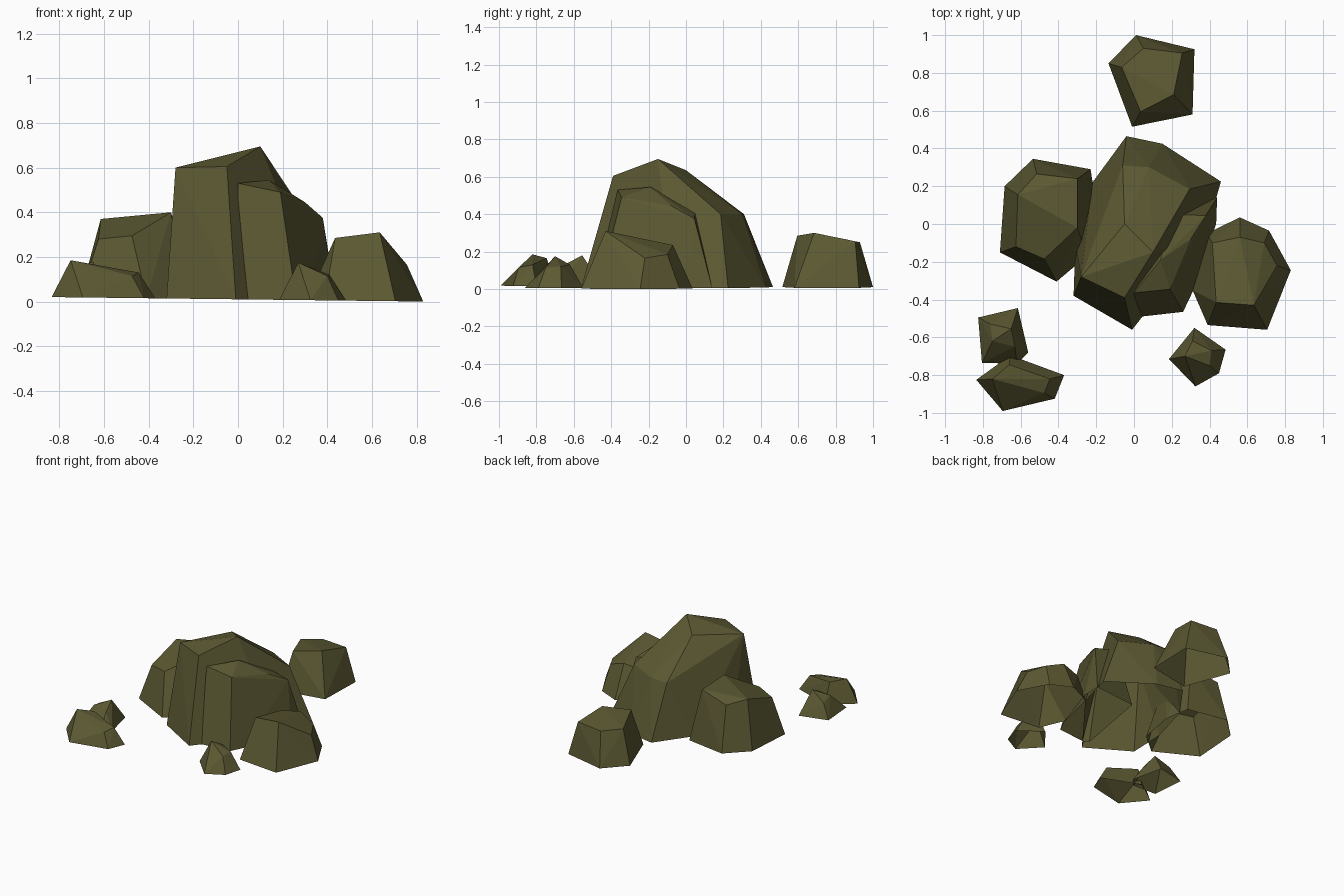
import bpy, bmesh

# One mossy stone colour for every rock
stone = bpy.data.materials.new("mossy_stone")
stone.diffuse_color = (0.105, 0.098, 0.032, 1)


def ground(x):
    """Slightly sloping ground line the rocks are cut at."""
    return 0.01 - 0.012 * x


def rock(name, base, crown):
    """Faceted boulder: hull of a ground outline and crown corners, open below."""
    bm = bmesh.new()
    for x, y in base:
        bm.verts.new((x, y, ground(x)))
    for p in crown:
        bm.verts.new(p)
    hull = bmesh.ops.convex_hull(bm, input=bm.verts[:])
    spare = {g for g in hull["geom_interior"] + hull["geom_unused"]
             if isinstance(g, bmesh.types.BMVert)}
    bmesh.ops.delete(bm, geom=list(spare), context='VERTS')
    bm.normal_update()
    bmesh.ops.recalc_face_normals(bm, faces=bm.faces[:])
    bmesh.ops.delete(bm, geom=[f for f in bm.faces if f.normal.z < -0.9], context='FACES')
    bmesh.ops.dissolve_limit(bm, angle_limit=0.06, verts=bm.verts[:], edges=bm.edges[:])
    me = bpy.data.meshes.new(name)
    bm.to_mesh(me)
    bm.free()
    me.materials.append(stone)
    ob = bpy.data.objects.new(name, me)
    bpy.context.collection.objects.link(ob)


# Tall central boulder
rock("main_boulder",
     [(-.32, -.38), (-.01, -.56), (.05, -.49), (.38, -.06), (.46, .225),
      (.15, .425), (-.04, .465), (-.22, .22), (-.31, -.1)],
     [(-.28, -.28, .60), (-.05, -.39, .605), (.10, -.15, .695), (-.05, .0, .635),
      (.295, .185, .40), (.08, .30, .40), (-.06, .31, .40), (-.24, -.13, .50)])

# Slab leaning on its front right
rock("leaning_slab",
     [(.0, -.47), (.04, -.49), (.26, -.465), (.31, -.36), (.435, .0), (.44, .14), (.1, .1)],
     [(.0, -.365, .53), (.14, -.19, .545), (.19, -.345, .49),
      (.30, -.08, .445), (.38, .045, .375), (.2, .05, .42)])

# Flanking boulders left and right
rock("left_boulder",
     [(-.535, .345), (-.23, .29), (-.685, .2), (-.71, -.15), (-.41, -.305), (-.25, -.17), (-.2, .1)],
     [(-.615, .155, .37), (-.515, .265, .34), (-.30, .24, .39), (-.625, -.12, .28),
      (-.475, -.185, .295), (-.30, -.02, .40)])
rock("right_boulder",
     [(.56, .035), (.715, -.035), (.83, -.245), (.705, -.56), (.39, -.535), (.31, -.35), (.385, -.05)],
     [(.435, -.415, .285), (.635, -.43, .31), (.56, -.07, .235), (.415, -.10, .21),
      (.757, -.22, .165), (.69, -.10, .185)])

# Detached boulder behind
rock("back_boulder",
     [(.01, 1.0), (.32, .925), (.31, .58), (-.01, .515), (-.135, .85)],
     [(.05, .93, .25), (.255, .905, .255), (.21, .685, .30), (.035, .595, .285), (-.065, .83, .26)])

# Small loose stones in front
rock("front_right_stone",
     [(.32, -.55), (.485, -.665), (.45, -.79), (.325, -.86), (.185, -.715)],
     [(.27, -.70, .175), (.41, -.67, .12), (.40, -.75, .115), (.31, -.62, .13)])
rock("front_left_stone",
     [(-.825, -.495), (-.615, -.445), (-.56, -.68), (-.62, -.74), (-.805, -.735)],
     [(-.65, -.555, .18), (-.75, -.62, .14), (-.63, -.65, .13), (-.76, -.53, .12)])
rock("front_left_flat_stone",
     [(-.655, -.695), (-.37, -.80), (-.42, -.925), (-.695, -.99), (-.835, -.825)],
     [(-.75, -.82, .185), (-.66, -.745, .165), (-.445, -.82, .13),
      (-.475, -.895, .115), (-.65, -.90, .11)])
